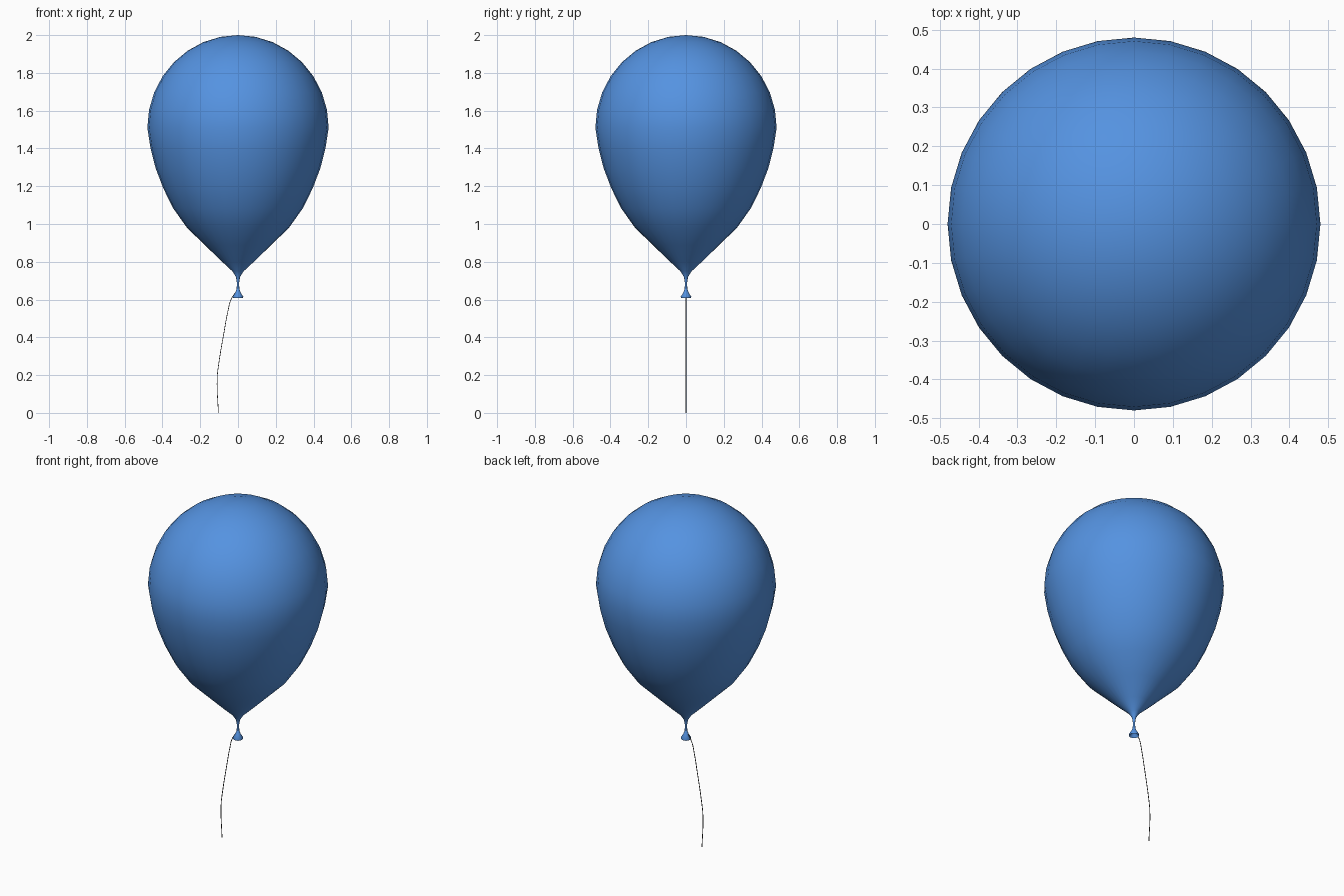
import bpy, bmesh, math

if "Cube" in bpy.data.objects:
    bpy.data.objects.remove(bpy.data.objects["Cube"])

SIDES = 32


def material(name, rgb):
    mat = bpy.data.materials.new(name)
    mat.diffuse_color = (*rgb, 1)
    mat.use_nodes = True
    mat.node_tree.nodes["Principled BSDF"].inputs["Base Color"].default_value = mat.diffuse_color
    return mat


def lathe(name, profile, mat):
    """Spin (radius, z) points around the z axis; zero radius makes a pole."""
    bm = bmesh.new()
    rings = []
    for r, z in profile:
        if r == 0:
            rings.append([bm.verts.new((0, 0, z))] * SIDES)
        else:
            rings.append([bm.verts.new((r * math.cos(2 * math.pi * i / SIDES),
                                        r * math.sin(2 * math.pi * i / SIDES), z))
                          for i in range(SIDES)])
    for a, b in zip(rings, rings[1:]):
        for i in range(SIDES):
            j = (i + 1) % SIDES
            bm.faces.new(dict.fromkeys((a[i], a[j], b[j], b[i])))
    bmesh.ops.recalc_face_normals(bm, faces=bm.faces)
    mesh = bpy.data.meshes.new(name)
    bm.to_mesh(mesh)
    bm.free()
    mesh.materials.append(mat)
    obj = bpy.data.objects.new(name, mesh)
    bpy.context.collection.objects.link(obj)
    bpy.ops.object.select_all(action='DESELECT')
    obj.select_set(True)
    bpy.context.view_layer.objects.active = obj
    bpy.ops.object.shade_smooth_by_angle(angle=math.radians(50))
    return obj


blue = material("blue_rubber", (0.09, 0.29, 0.75))
dark = material("dark_string", (0.06, 0.06, 0.06))

# Balloon body: teardrop narrowing to a pinched neck, with a round crown
lower = [(0, 0.655), (0.007, 0.655), (0.006, 0.69), (0.011, 0.72), (0.03, 0.75),
         (0.084, 0.80), (0.174, 0.887), (0.27, 0.98), (0.343, 1.083),
         (0.396, 1.19), (0.436, 1.295), (0.463, 1.40)]
crown = [(0.48 * math.cos(math.pi * i / 16), 1.51 + 0.49 * math.sin(math.pi * i / 16))
         for i in range(8)]
lathe("balloon_body", lower + crown + [(0, 2.0)], blue)

# Flared lip below the knot, hollow underneath
lathe("balloon_lip", [(0, 0.66), (0.006, 0.66), (0.014, 0.637), (0.028, 0.615),
                      (0.026, 0.608), (0.012, 0.632), (0, 0.64)], blue)

# String hanging from the knot
points = [(0, 0.655), (-0.037, 0.60), (-0.053, 0.54), (-0.074, 0.427),
          (-0.1, 0.273), (-0.11, 0.188), (-0.104, 0)]
curve = bpy.data.curves.new("string", 'CURVE')
curve.dimensions = '3D'
curve.bevel_depth = 0.002
curve.bevel_resolution = 1
curve.resolution_u = 6
curve.use_fill_caps = True
spline = curve.splines.new('BEZIER')
spline.bezier_points.add(len(points) - 1)
for bp, (x, z) in zip(spline.bezier_points, points):
    bp.co = (x, 0, z)
    bp.handle_left_type = bp.handle_right_type = 'AUTO'
curve.materials.append(dark)
bpy.context.collection.objects.link(bpy.data.objects.new("string", curve))
